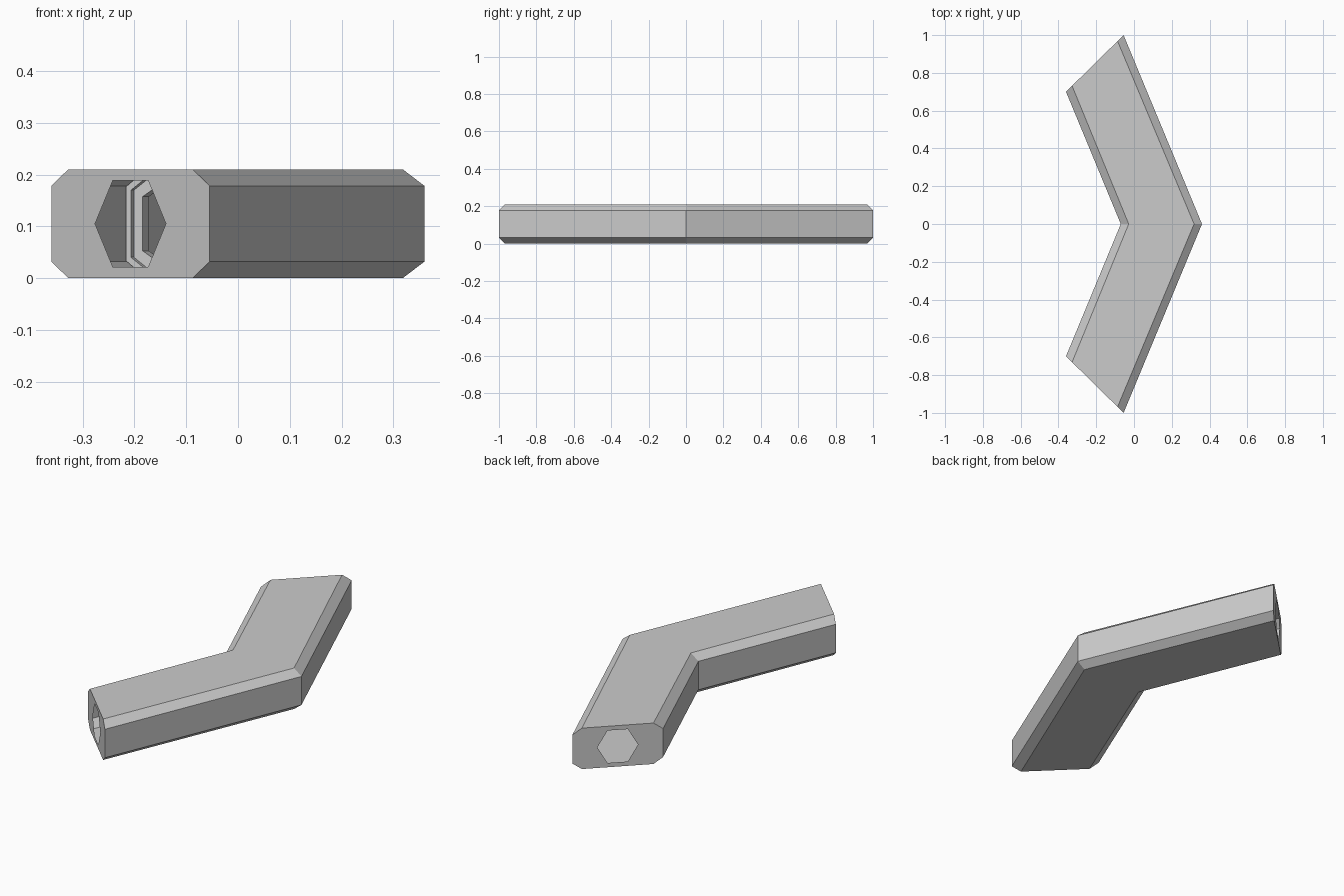
import bpy, bmesh, math
from mathutils import Vector

if "Cube" in bpy.data.objects:
    bpy.data.objects.remove(bpy.data.objects["Cube"])

Z0, Z1, Z2, Z3 = 0.0, 0.032, 0.178, 0.21
# Lines across the leg, inner wall to outer wall: (end x, end y, bend x)
LINES = [(-0.36, -0.70, -0.07), (-0.328, -0.732, -0.028),
         (-0.087, -0.968, 0.318), (-0.055, -1.0, 0.36)]
ORDER = [(0, Z1), (0, Z2), (1, Z3), (2, Z3), (3, Z2), (3, Z1), (2, Z0), (1, Z0)]


def section(t, shrink=0.0):
    """Chamfered section at fraction t from the slanted end to the bend."""
    pts = []
    for i, z in ORDER:
        ex, ey, mx = LINES[i]
        pts.append(Vector((ex + (mx - ex) * t, ey * (1 - t), z)))
    c = sum(pts, Vector()) / 8
    across = (pts[4] - pts[0])
    across.z = 0
    w = across.length
    u = across.normalized()
    kx, kz = 1 - 2 * shrink / w, 1 - 2 * shrink / Z3
    return [c + u * (p - c).dot(u) * kx + Vector((0, 0, (p - c).z * kz)) for p in pts]


def skin(bm, loops):
    rings = [[bm.verts.new(p) for p in loop] for loop in loops]
    for a, b in zip(rings, rings[1:]):
        for i in range(len(a)):
            j = (i + 1) % len(a)
            bm.faces.new((a[i], a[j], b[j], b[i]))
    return rings


def finish(bm, name):
    me = bpy.data.meshes.new(name)
    bm.to_mesh(me)
    bm.free()
    ob = bpy.data.objects.new(name, me)
    bpy.context.collection.objects.link(ob)
    m = ob.modifiers.new("mirror_halves", 'MIRROR')
    m.use_axis = (False, True, False)
    m.use_clip = True
    return ob


# Hollow bent tube: one leg, mirrored at the bend
bm = bmesh.new()
end, bend = skin(bm, [section(0), section(1)])

# Slanted end plate with a regular hexagonal opening
centre = sum((v.co for v in end), Vector()) / 8
side = (end[4].co - end[0].co)
side.z = 0
side.normalize()
R = 0.096
hexa = [bm.verts.new(centre + side * R * math.cos(k * math.pi / 3)
                     + Vector((0, 0, R * math.sin(k * math.pi / 3)))) for k in range(6)]
edges = [bm.edges.new((hexa[k], hexa[(k + 1) % 6])) for k in range(6)]
edges += [bm.edges.get((end[k], end[(k + 1) % 8])) for k in range(8)]
bmesh.ops.triangle_fill(bm, use_beauty=True, use_dissolve=False, edges=edges,
                        normal=Vector((-1, -1, 0)).normalized())
bmesh.ops.recalc_face_normals(bm, faces=bm.faces[:])
# keep the open shell facing outward
bm.faces.ensure_lookup_table()
top = max(bm.faces, key=lambda f: f.calc_center_median().z)
if top.normal.z < 0:
    bmesh.ops.reverse_faces(bm, faces=bm.faces[:])
finish(bm, "bent_tube")

# Stepped collar inside each leg
bm = bmesh.new()
skin(bm, [section(0.49, 0.002), section(0.49, 0.012), section(0.51, 0.012),
          section(0.51, 0.03), section(0.55, 0.03), section(0.55, 0.002)])
bmesh.ops.recalc_face_normals(bm, faces=bm.faces[:])
finish(bm, "inner_collar")
